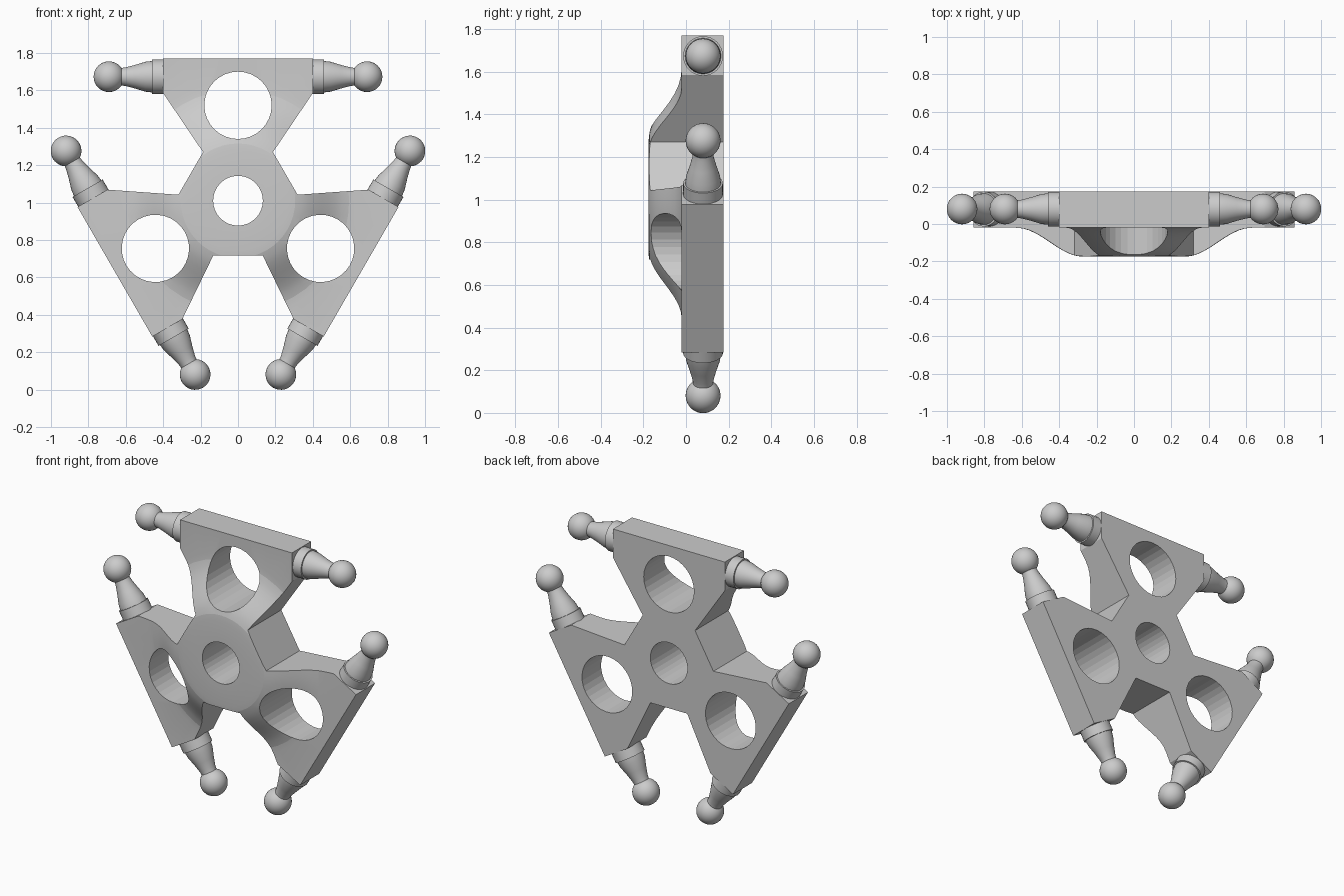
import bpy, bmesh
from math import pi, cos, radians
from mathutils import Matrix

if "Cube" in bpy.data.objects:
    bpy.data.objects.remove(bpy.data.objects["Cube"])

CZ = 1.01                                    # height of the hub centre
HUB = Matrix.Translation((0, 0, CZ))


def ry(deg):
    return Matrix.Rotation(radians(deg), 4, 'Y')


def finish(name, bm, matrix=Matrix()):
    bmesh.ops.transform(bm, matrix=matrix, verts=bm.verts)
    bmesh.ops.recalc_face_normals(bm, faces=bm.faces)
    me = bpy.data.meshes.new(name)
    bm.to_mesh(me)
    bm.free()
    ob = bpy.data.objects.new(name, me)
    bpy.context.collection.objects.link(ob)
    return ob


def lathe(name, profile, steps, matrix):
    """Revolve (radius, height) points around z; ends lie on the axis."""
    bm = bmesh.new()
    vs = [bm.verts.new((r, 0, h)) for r, h in profile]
    es = [bm.edges.new(p) for p in zip(vs, vs[1:])]
    bmesh.ops.spin(bm, geom=vs + es, cent=(0, 0, 0), axis=(0, 0, 1),
                   angle=2 * pi, steps=steps, use_duplicate=False)
    bmesh.ops.remove_doubles(bm, verts=bm.verts, dist=1e-5)
    return finish(name, bm, matrix)


def smooth(ob, deg):
    bpy.ops.object.select_all(action='DESELECT')
    ob.select_set(True)
    bpy.context.view_layer.objects.active = ob
    bpy.ops.object.shade_smooth_by_angle(angle=radians(deg))


def boolean(ob, cutter, op):
    m = ob.modifiers.new(op.lower(), 'BOOLEAN')
    m.object, m.operation, m.solver = cutter, op, 'EXACT'
    cutter.hide_render = True


# Body: three-armed outline extruded through the depth
arm = [(-0.187, 0.26), (-0.40, 0.575), (-0.40, 0.76),
       (0.40, 0.76), (0.40, 0.575), (0.187, 0.26)]
bm = bmesh.new()
ring = [bm.verts.new(ry(120 * k).to_3x3() @ Matrix.Translation((x, -0.3, z)).translation)
        for k in range(3) for x, z in arm]
face = bm.faces.new(ring)
ext = bmesh.ops.extrude_face_region(bm, geom=[face])
bmesh.ops.translate(bm, vec=(0, 0.6, 0),
                    verts=[v for v in ext['geom'] if isinstance(v, bmesh.types.BMVert)])
body = finish('three_arm_body', bm, HUB)

# Front face: raised round hub falling to the arms in an S curve
N = 10
to_front = HUB @ Matrix.Rotation(pi / 2, 4, 'X')
curve = [(0.27 + 0.36 * i / N, 0.0975 + 0.0775 * cos(pi * i / N)) for i in range(N + 1)]
dome = lathe('hub_envelope', [(0, 0.175)] + curve + [(1.1, 0.02), (1.1, -0.175), (0, -0.175)],
             48, to_front)
cutters = [dome]
boolean(body, dome, 'INTERSECT')

# Through holes: hub and one per arm
holes = [(0.133, HUB)] + [(0.18, HUB @ ry(120 * k) @ Matrix.Translation((0, 0, 0.51)))
                          for k in range(3)]
for r, m in holes:
    c = lathe('hole_cutter', [(0, 0.4), (r, 0.4), (r, -0.4), (0, -0.4)], 32,
              m @ Matrix.Rotation(pi / 2, 4, 'X'))
    cutters.append(c)
    boolean(body, c, 'DIFFERENCE')

# Bake the cuts and drop the cutters
bpy.context.view_layer.update()
dg = bpy.context.evaluated_depsgraph_get()
baked = bpy.data.meshes.new_from_object(body.evaluated_get(dg))
body.modifiers.clear()
body.data = baked
for c in cutters:
    bpy.data.objects.remove(c)
smooth(body, 10)

# Ball pegs: collar, tapered stem and ball at both ends of every arm
peg = [(0, 0.39), (0.093, 0.39), (0.093, 0.46), (0.084, 0.46), (0.08, 0.495),
       (0.063, 0.55), (0.05, 0.60), (0.046, 0.63), (0.046, 0.67), (0, 0.67)]
for k in range(3):
    for s in (-1, 1):
        m = HUB @ ry(120 * k) @ Matrix.Translation((0, 0.08, 0.663)) @ ry(90 * s)
        smooth(lathe('peg_stem', peg, 32, m), 30)
        bm = bmesh.new()
        bmesh.ops.create_uvsphere(bm, u_segments=32, v_segments=16, radius=0.082)
        smooth(finish('peg_ball', bm, m @ Matrix.Translation((0, 0, 0.69))), 30)
